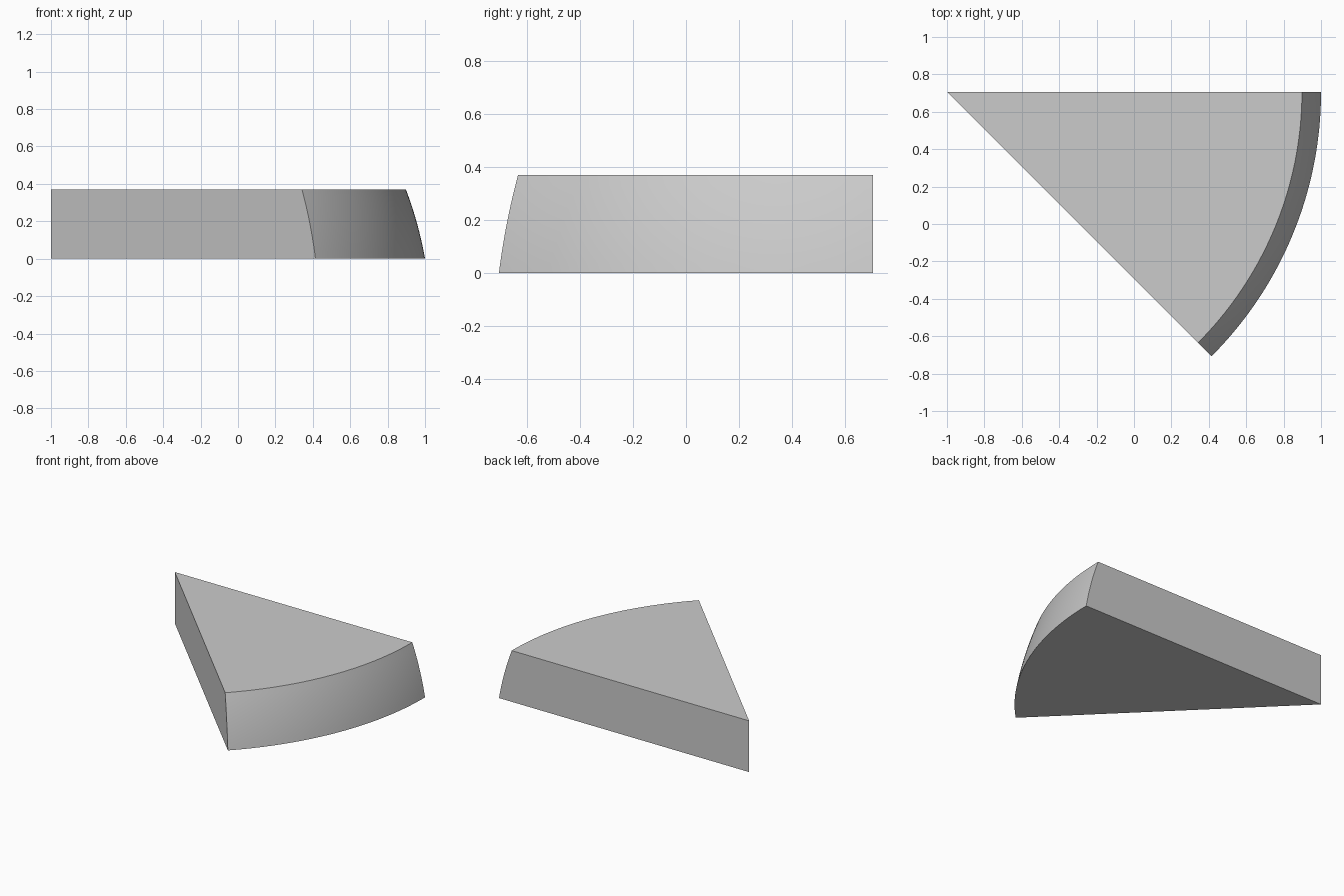
import bpy, bmesh, math

cube = bpy.data.objects.get("Cube")
if cube:
    bpy.data.objects.remove(cube, do_unlink=True)

RADIUS, HEIGHT, DROP = 2.0, 0.37, 0.353   # DROP: sphere centre below the base
SWEEP = math.radians(45)
APEX_X, APEX_Y = -1.0, 0.707
STEPS, ROWS = 48, 10
SPHERE = math.hypot(RADIUS, DROP)

# Plain grey surface
grey = bpy.data.materials.new("light grey")
grey.use_nodes = True
colour = (0.6, 0.6, 0.6, 1)
grey.diffuse_color = colour
grey.node_tree.nodes["Principled BSDF"].inputs["Base Color"].default_value = colour

bm = bmesh.new()


def rim_row(z):
    """Arc of vertices where the sphere meets height z."""
    r = math.sqrt(SPHERE ** 2 - (z + DROP) ** 2)
    angles = [-SWEEP * i / STEPS for i in range(STEPS + 1)]
    return [bm.verts.new((APEX_X + r * math.cos(a), APEX_Y + r * math.sin(a), z))
            for a in angles]


rows = [rim_row(HEIGHT * j / ROWS) for j in range(ROWS + 1)]
apex_low = bm.verts.new((APEX_X, APEX_Y, 0))
apex_high = bm.verts.new((APEX_X, APEX_Y, HEIGHT))

# Rounded outer rim
for low, high in zip(rows, rows[1:]):
    for i in range(STEPS):
        face = bm.faces.new((low[i], low[i + 1], high[i + 1], high[i]))
        face.smooth = True

# Flat base, top and two straight sides
bm.faces.new([apex_low] + rows[0])
bm.faces.new([apex_high] + rows[-1])
for end in (0, -1):
    bm.faces.new([apex_low] + [row[end] for row in rows] + [apex_high])

bmesh.ops.recalc_face_normals(bm, faces=bm.faces[:])
for edge in bm.edges:
    edge.smooth = edge.calc_face_angle(0) < math.radians(30)

mesh = bpy.data.meshes.new("wedge_slice")
bm.to_mesh(mesh)
bm.free()
mesh.materials.append(grey)
wedge = bpy.data.objects.new("wedge_slice", mesh)
bpy.context.collection.objects.link(wedge)
